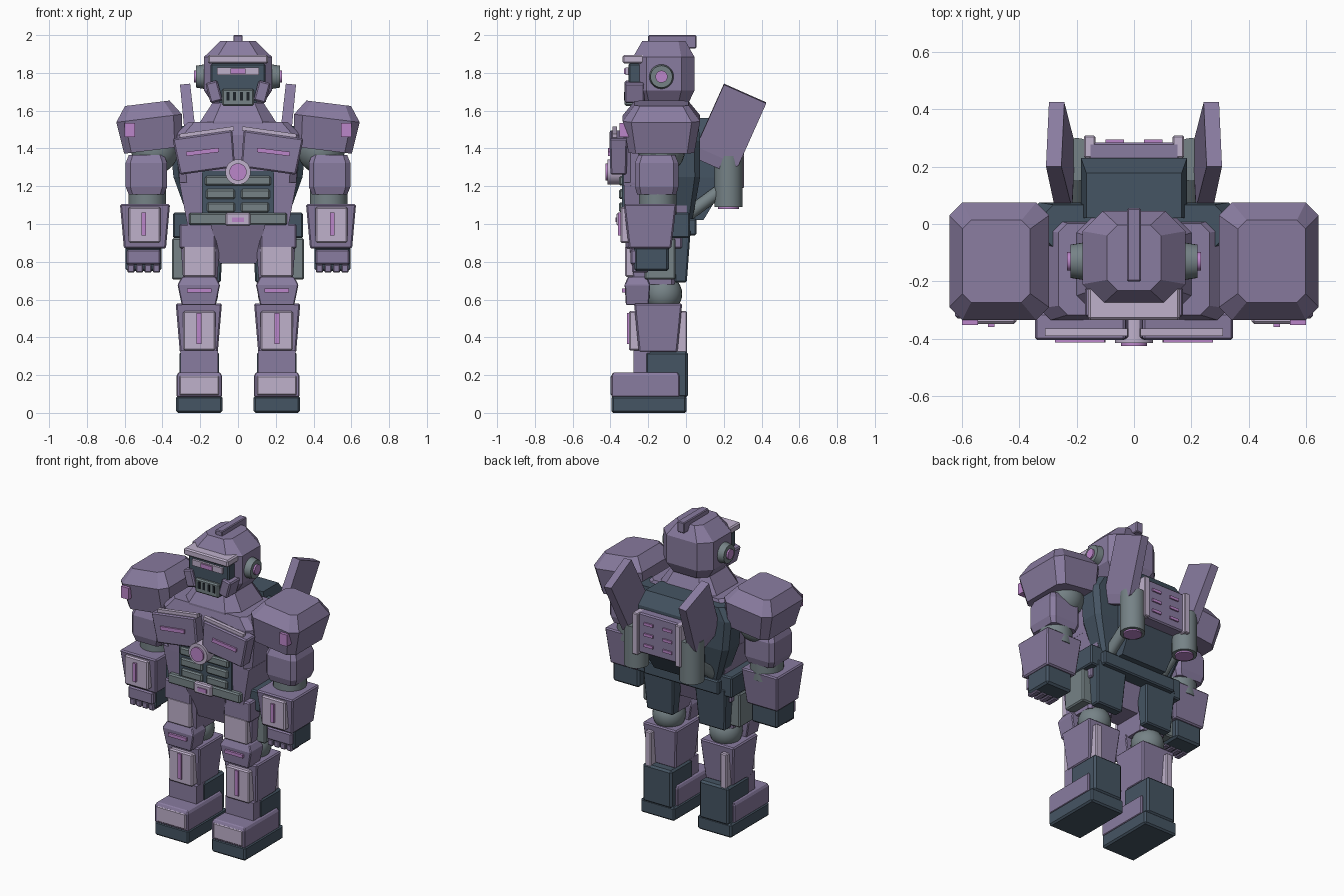
import bpy, bmesh
from math import radians
from mathutils import Vector, Euler

cube = bpy.data.objects.get("Cube")
if cube:
    bpy.data.objects.remove(cube, do_unlink=True)


def material(name, *rgb):
    m = bpy.data.materials.new(name)
    m.use_nodes = True
    m.diffuse_color = (*rgb, 1)
    m.node_tree.nodes["Principled BSDF"].inputs["Base Color"].default_value = (*rgb, 1)
    return m


purple = material("dusty purple", .25, .2, .35)
lavender = material("pale lavender", .52, .44, .6)
magenta = material("bright orchid", .5, .24, .59)
slate = material("dark slate", .06, .09, .125)
grey = material("steel grey", .18, .225, .24)
black = material("slot black", .012, .016, .022)


def finish(name, mat, bm, bevel=0, smooth=False):
    bmesh.ops.recalc_face_normals(bm, faces=bm.faces)
    mesh = bpy.data.meshes.new(name)
    bm.to_mesh(mesh)
    bm.free()
    mesh.materials.append(mat)
    obj = bpy.data.objects.new(name, mesh)
    bpy.context.collection.objects.link(obj)
    if bevel:
        mod = obj.modifiers.new("Bevel", "BEVEL")
        mod.width = bevel
        mod.segments = 1
    if smooth:
        bpy.ops.object.select_all(action="DESELECT")
        obj.select_set(True)
        bpy.context.view_layer.objects.active = obj
        bpy.ops.object.shade_smooth_by_angle()


def sides(name, pair):
    return [("left_" + name, 1), ("right_" + name, -1)] if pair else [(name, 1)]


STRAIGHT = [(0, 1, 1), (1, 1, 1)]


def box(name, mat, x, y, z, shape=STRAIGHT, corner=0, bevel=0, rot=(0, 0, 0), pair=True):
    """Block lofted through (height, x scale, y scale, y shift) sections."""
    centre = Vector((sum(x) / 2, sum(y) / 2, sum(z) / 2))
    hx, hy, hz = [(b - a) / 2 for a, b in (x, y, z)]
    turn = Euler([radians(a) for a in rot]).to_matrix()
    for label, side in sides(name, pair):
        bm = bmesh.new()
        rings = []
        for t, sx, sy, *shift in shape:
            a, b = hx * sx, hy * sy
            c = corner * min(sx, sy)
            if c:
                pts = [(a, c - b), (a, b - c), (a - c, b), (c - a, b),
                       (-a, b - c), (-a, c - b), (c - a, -b), (a - c, -b)]
            else:
                pts = [(a, -b), (a, b), (-a, b), (-a, -b)]
            ring = []
            for px, py in pts:
                p = centre + turn @ Vector((px, py + sum(shift), hz * (2 * t - 1)))
                ring.append(bm.verts.new((p.x * side, p.y, p.z)))
            rings.append(ring)
        n = len(rings[0])
        for low, high in zip(rings, rings[1:]):
            for i in range(n):
                j = (i + 1) % n
                bm.faces.new((low[i], low[j], high[j], high[i]))
        bm.faces.new(rings[0])
        bm.faces.new(rings[-1])
        finish(label, mat, bm, bevel)


def rod(name, mat, start, end, r, r_end=None, pair=True):
    for label, side in sides(name, pair):
        a, b = [Vector((p[0] * side, p[1], p[2])) for p in (start, end)]
        mtx = (b - a).to_track_quat("Z", "Y").to_matrix().to_4x4()
        mtx.translation = (a + b) / 2
        bm = bmesh.new()
        bmesh.ops.create_cone(bm, cap_ends=True, segments=28, radius1=r, radius2=r_end or r,
                              depth=(b - a).length, matrix=mtx)
        finish(label, mat, bm, smooth=True)


def ball(name, mat, centre, r):
    for label, side in sides(name, True):
        bm = bmesh.new()
        bmesh.ops.create_uvsphere(bm, u_segments=24, v_segments=14, radius=r)
        bmesh.ops.translate(bm, verts=bm.verts, vec=(centre[0] * side, centre[1], centre[2]))
        finish(label, mat, bm, smooth=True)


B = .008  # common edge bevel

# Head
box("helmet", purple, (-.18, .18), (-.28, .045), (1.64, 1.97),
    [(0, .75, .8), (.2, 1, 1), (.74, 1, 1), (1, .52, .7)], corner=.07, pair=False)
box("helmet_crest", purple, (-.025, .025), (-.2, .055), (1.93, 2), bevel=.005, pair=False)
box("brow", lavender, (-.16, .16), (-.335, -.22), (1.85, 1.895), bevel=B, pair=False)
box("visor_frame", slate, (-.145, .145), (-.305, -.2), (1.74, 1.85), bevel=B, pair=False)
box("visor_strip", lavender, (-.11, .11), (-.32, -.29), (1.79, 1.828), pair=False)
box("visor_lens", magenta, (-.04, .04), (-.328, -.3), (1.795, 1.823), pair=False)
box("jaw", slate, (-.14, .14), (-.305, -.15), (1.64, 1.75), [(0, .7, 1), (1, 1, 1)], pair=False)
box("cheek", purple, (.095, .16), (-.325, -.22), (1.645, 1.755), rot=(0, 15, 0), bevel=B)
box("mouth_guard", grey, (-.085, .085), (-.325, -.2), (1.625, 1.715), bevel=B, pair=False)
for i in range(4):
    mid = (i - 1.5) * .035
    box("mouth_slot", black, (mid - .008, mid + .008), (-.329, -.32), (1.655, 1.7), pair=False)
rod("ear", grey, (.16, -.13, 1.78), (.222, -.13, 1.78), .068, .058)
rod("ear_lens", magenta, (.2, -.13, 1.78), (.233, -.13, 1.78), .032)
box("collar", purple, (-.2, .2), (-.32, .04), (1.5, 1.64),
    [(0, 1, 1), (.3, 1, 1), (1, .68, .75)], corner=.07, pair=False)

# Torso
box("chest_core", purple, (-.33, .33), (-.335, .02), (1.2, 1.54),
    [(0, .93, .97), (.8, 1, 1), (1, .8, .9)], corner=.04, pair=False)
box("waist", purple, (-.31, .31), (-.33, .01), (.97, 1.22), [(0, .85, .95), (1, 1, 1)], pair=False)
box("chest_plate", purple, (.015, .335), (-.405, -.31), (1.28, 1.475),
    [(0, .92, .9), (1, 1, 1)], rot=(0, 8, 0), bevel=B)
box("chest_trim", lavender, (.02, .31), (-.39, -.365), (1.475, 1.497), rot=(0, 8, 0))
box("chest_vent", magenta, (.1, .275), (-.414, -.39), (1.37, 1.393), rot=(0, 7, 0))
rod("chest_disc", lavender, (0, -.33, 1.275), (0, -.415, 1.275), .067, pair=False)
rod("chest_lens", magenta, (0, -.4, 1.275), (0, -.425, 1.275), .046, pair=False)
box("belly_backing", slate, (-.19, .19), (-.339, -.3), (1.02, 1.28), pair=False)
box("belly_top_plate", grey, (-.175, .175), (-.355, -.32), (1.203, 1.253), bevel=B, pair=False)
for z, reach in ((1.132, .17), (1.062, .165)):
    box("belly_plate", grey, (.015, reach), (-.355, -.32), (z, z + .052), bevel=B)
box("back_shell", slate, (-.36, .36), (-.09, .075), (.98, 1.52),
    [(0, .68, .6, -.015), (.5, .95, 1), (.85, 1, 1), (1, .85, .9)], corner=.03, pair=False)

# Backpack, thrusters and fins
box("backpack", slate, (-.185, .185), (.02, .23), (1.02, 1.56),
    [(0, .9, .35, -.07), (.42, 1, 1), (.85, 1, 1), (1, .9, .75, -.025)], pair=False)
box("vent_panel", purple, (-.16, .16), (.2, .285), (1.2, 1.46), bevel=B, pair=False)
box("vent_side_bar", lavender, (.135, .175), (.23, .308), (1.19, 1.46), bevel=.005)
for row in range(3):
    z = 1.25 + row * .07
    box("vent_slot", magenta, (.035, .1), (.27, .294), (z, z + .018))
rod("thruster", grey, (.2, .225, 1.09), (.2, .225, 1.36), .075)
rod("thruster_glow", magenta, (.2, .225, 1.08), (.2, .225, 1.1), .055)
rod("thruster_pipe", grey, (.2, .01, 1.05), (.2, .2, 1.19), .035)
box("back_fin", purple, (.225, .285), (.105, .35), (1.29, 1.71),
    [(0, .8, .6), (.14, 1, 1), (1, .9, 1)], rot=(-24, 6, 0))

# Hips
box("belt", grey, (-.26, .26), (-.355, -.02), (.995, 1.058), bevel=B, pair=False)
box("belt_pouch", slate, (.25, .345), (-.26, .02), (.925, 1.06), bevel=B)
box("buckle", lavender, (-.065, .065), (-.368, -.33), (.99, 1.06), bevel=B, pair=False)
box("buckle_light", magenta, (-.032, .032), (-.374, -.35), (1.01, 1.035), pair=False)
box("pelvis", purple, (-.145, .145), (-.34, -.01), (.79, 1),
    [(0, .68, .55), (1, 1, 1)], pair=False)
box("hip_block", purple, (.12, .31), (-.32, -.02), (.87, 1), bevel=B)
box("hip_pack", grey, (.27, .35), (-.22, -.055), (.705, .925), bevel=B)
box("rear_belt", slate, (-.27, .27), (-.04, .055), (.94, 1.03), bevel=B, pair=False)
box("rear_skirt", slate, (.075, .3), (-.08, .025), (.69, .97), [(0, .85, .6), (1, 1, 1)], bevel=B)

# Legs
box("thigh", purple, (.095, .305), (-.31, -.04), (.68, .92),
    [(0, .85, .85), (1, 1, 1)], corner=.02)
box("thigh_panel", lavender, (.12, .29), (-.322, -.26), (.72, .885), bevel=B)
ball("knee_joint", grey, (.205, -.12, .63), .1)
box("knee_guard", purple, (.095, .32), (-.325, -.19), (.57, .72),
    [(0, .8, .9), (.72, 1, 1), (1, .8, .75)], bevel=.005)
box("knee_light", magenta, (.14, .27), (-.338, -.3), (.637, .658))
box("shin", purple, (.085, .33), (-.275, -.02), (.32, .58),
    [(0, .82, .8), (1, 1, 1)], bevel=B)
box("shin_panel", lavender, (.12, .29), (-.302, -.22), (.33, .54), bevel=B)
box("shin_light", magenta, (.192, .22), (-.312, -.29), (.365, .53))
box("calf_bar", lavender, (.25, .295), (-.06, .005), (.29, .54), bevel=.006)
box("ankle_front", purple, (.105, .305), (-.278, -.19), (.19, .33))
box("ankle_back", slate, (.1, .31), (-.215, .01), (.08, .325), bevel=.012)
box("foot", purple, (.085, .325), (-.395, -.035), (.085, .215),
    [(0, 1, 1), (.85, 1, 1), (1, .92, .95)], bevel=.005)
box("toe_panel", lavender, (.1, .31), (-.4, -.37), (.095, .195), bevel=.005)
box("sole", slate, (.083, .328), (-.395, .003), (0, .09), bevel=.01)

# Arms
box("shoulder_guard", purple, (.29, .64), (-.335, .075), (1.39, 1.64),
    [(0, .88, .85), (.68, 1, 1), (1, .68, .7)], corner=.045, rot=(0, 7, 0))
box("shoulder_light", magenta, (.545, .6), (-.352, -.3), (1.46, 1.535))
ball("shoulder_joint", grey, (.44, -.13, 1.39), .125)
box("upper_arm", purple, (.375, .595), (-.27, -.04), (1.155, 1.365),
    [(0, .85, .9), (.2, 1, 1), (.8, 1, 1), (1, .85, .85)], corner=.025)
rod("elbow_joint", grey, (.48, -.15, 1.05), (.48, -.15, 1.22), .1)
box("forearm", purple, (.36, .625), (-.33, -.05), (.87, 1.105),
    [(0, .84, .8), (1, 1, 1)], bevel=B)
box("forearm_panel", lavender, (.41, .58), (-.348, -.25), (.9, 1.09), bevel=B)
box("forearm_light", magenta, (.487, .51), (-.36, -.33), (.94, 1.06))
box("hand", slate, (.405, .595), (-.275, -.09), (.75, .88), bevel=.012)
box("hand_plate", purple, (.41, .59), (-.295, -.25), (.785, .865), bevel=B)
for i in range(4):
    x = .412 + i * .045
    box("finger", purple, (x, x + .038), (-.285, -.2), (.742, .785), bevel=.006)
